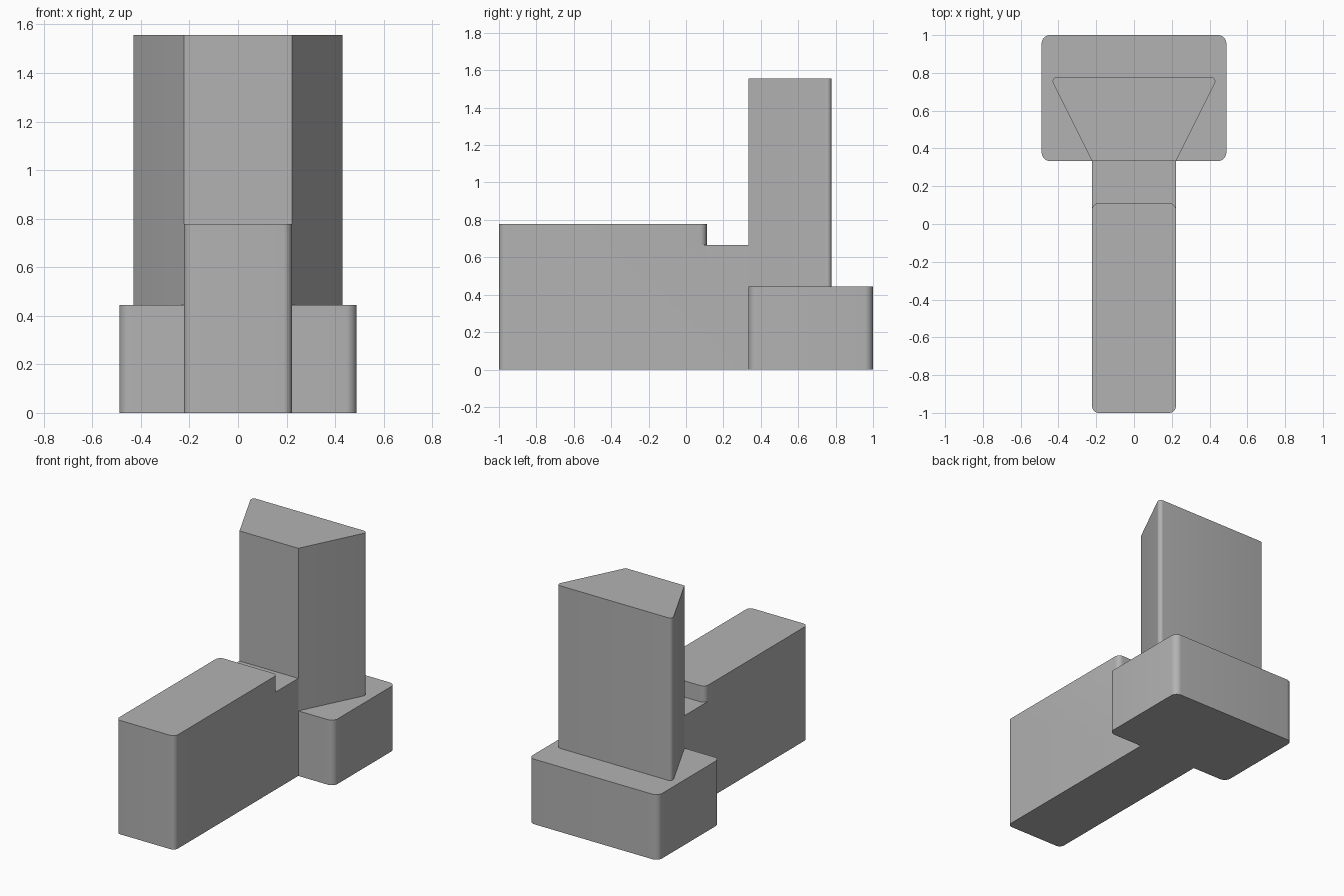
import bpy, bmesh, math
from mathutils import Vector

cube = bpy.data.objects.get("Cube")
if cube:
    bpy.data.objects.remove(cube, do_unlink=True)

# One plain grey for everything
grey = bpy.data.materials.new("plain_grey")
grey.use_nodes = True
colour = (0.45, 0.45, 0.45, 1)
grey.diffuse_color = colour
grey.node_tree.nodes["Principled BSDF"].inputs["Base Color"].default_value = colour

UNIT = 1 / 9      # the design module
ARC_STEPS = 8


def fillet(corner, before, after, radius):
    """Points of a round corner between two straight sides."""
    c = Vector(corner)
    a = (Vector(before) - c).normalized()
    b = (Vector(after) - c).normalized()
    half = a.angle(b) / 2
    centre = c + (a + b).normalized() * radius / math.sin(half)
    start = c + a * radius / math.tan(half) - centre
    end = c + b * radius / math.tan(half) - centre
    sweep = math.pi - 2 * half
    return [centre + (start * math.sin(sweep * (1 - i / ARC_STEPS))
                      + end * math.sin(sweep * i / ARC_STEPS)) / math.sin(sweep)
            for i in range(ARC_STEPS + 1)]


def outline(corners):
    """Corners are (x, y, radius); radius 0 stays sharp."""
    points = []
    for i, (x, y, r) in enumerate(corners):
        before, after = corners[i - 1][:2], corners[(i + 1) % len(corners)][:2]
        points += fillet((x, y), before, after, r) if r else [Vector((x, y))]
    return points


def prism(name, corners, bottom, top):
    """Extrude a plan outline straight up."""
    bm = bmesh.new()
    base = bm.faces.new([bm.verts.new((p.x, p.y, bottom)) for p in outline(corners)])
    raised = bmesh.ops.extrude_face_region(bm, geom=[base], use_keep_orig=True)["geom"]
    bmesh.ops.translate(bm, vec=(0, 0, top - bottom),
                        verts=[v for v in raised if isinstance(v, bmesh.types.BMVert)])
    bmesh.ops.recalc_face_normals(bm, faces=bm.faces)
    mesh = bpy.data.meshes.new(name)
    bm.to_mesh(mesh)
    bm.free()
    mesh.materials.append(grey)
    obj = bpy.data.objects.new(name, mesh)
    bpy.context.collection.objects.link(obj)
    return obj


def mirrored(right_side):
    """Close a half outline, listed front to back, across x = 0."""
    return right_side + [(-x, y, r) for x, y, r in reversed(right_side)]


# Long front hall, square where it meets the rear block
w, join, step = 2 * UNIT, 3 * UNIT, UNIT
hall = prism("front_hall", mirrored([(w, -1, 0.036), (w, join, 0)]), 0, 7 * UNIT)

# Notch behind the raised roof, with rounded roof corners
r = 0.036
notch = prism("roof_notch_cutter",
              mirrored([(w, step, r), (w, step - r, 0), (0.3, step - r, 0), (0.3, 0.4, 0)]),
              6 * UNIT, 1)
notch.hide_render = True
cut = hall.modifiers.new("roof_step", "BOOLEAN")
cut.operation = "DIFFERENCE"
cut.solver = "EXACT"
cut.object = notch
bpy.context.view_layer.objects.active = hall
hall.select_set(True)
bpy.ops.object.modifier_apply(modifier=cut.name)
bpy.data.objects.remove(notch, do_unlink=True)

# Low rear block
block = prism("rear_block",
              mirrored([(4.4 * UNIT, join, 0.045), (4.4 * UNIT, 1, 0.045)]), 0, 4 * UNIT)

# Tall tower, flaring towards the back
tower = prism("tower",
              mirrored([(w, join, 0), (4 * UNIT, 7 * UNIT, 0.022)]), 4 * UNIT, 14 * UNIT)

# Smooth rounded corners, crisp edges elsewhere
for obj in (hall, block, tower):
    bpy.ops.object.select_all(action="DESELECT")
    obj.select_set(True)
    bpy.context.view_layer.objects.active = obj
    bpy.ops.object.shade_smooth_by_angle(angle=math.radians(30))
